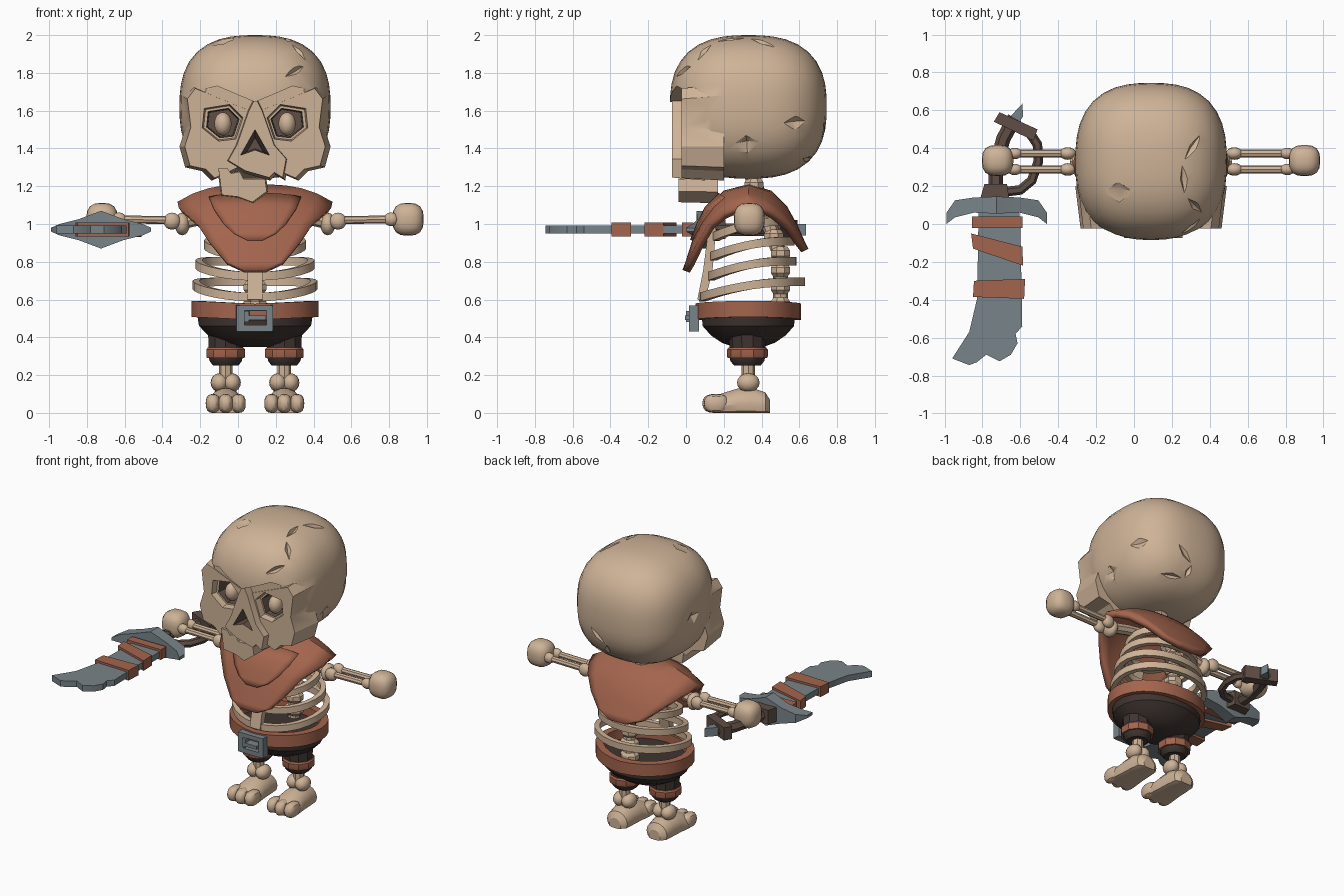
import bpy, bmesh, math
from mathutils import Vector as V

if "Cube" in bpy.data.objects:
    bpy.data.objects.remove(bpy.data.objects["Cube"])

CX, CY = 0.09, 0.33          # body axis


def material(name, rgb):
    m = bpy.data.materials.new(name)
    m.diffuse_color = (*rgb, 1)
    m.use_nodes = True
    m.node_tree.nodes["Principled BSDF"].inputs["Base Color"].default_value = m.diffuse_color
    return m


BONE = material("bone", (0.62, 0.45, 0.31))
RUST = material("rust_cloth", (0.37, 0.13, 0.075))
STEEL = material("steel", (0.19, 0.23, 0.25))
DARK = material("dark_cloth", (0.05, 0.035, 0.03))
WOOD = material("brown", (0.115, 0.077, 0.06))


def add(name, bm, mat):
    bmesh.ops.recalc_face_normals(bm, faces=bm.faces[:])
    me = bpy.data.meshes.new(name)
    bm.to_mesh(me)
    bm.free()
    me.materials.append(mat)
    o = bpy.data.objects.new(name, me)
    bpy.context.collection.objects.link(o)
    return o


def loft(name, rings, mat, caps=True, closed=False):
    bm = bmesh.new()
    rs = [[bm.verts.new(p) for p in r] for r in rings]
    n = len(rs[0])
    for k in range(len(rs) if closed else len(rs) - 1):
        a, b = rs[k], rs[(k + 1) % len(rs)]
        for i in range(n):
            j = (i + 1) % n
            bm.faces.new((a[i], a[j], b[j], b[i]))
    if caps and not closed:
        bm.faces.new(rs[0])
        bm.faces.new(rs[-1])
    return add(name, bm, mat)


def prism(name, pts, axis, lo, hi, mat, scale=1.0):
    """Polygon swept along an axis; the hi end may be scaled about its middle."""
    c = sum((V(p) for p in pts), V((0, 0))) / len(pts)
    put = {'x': lambda u, v, d: (d, u, v), 'y': lambda u, v, d: (u, d, v),
           'z': lambda u, v, d: (u, v, d)}[axis]
    end = [c + (V(p) - c) * scale for p in pts]
    return loft(name, [[put(*p, lo) for p in pts], [put(*p, hi) for p in end]], mat)


def lathe(name, x, y, prof, mat, n=12):
    """prof rows: z, rx, ry"""
    ang = [2 * math.pi * (i + .5) / n for i in range(n)]
    return loft(name, [[(x + a * math.cos(t), y + b * math.sin(t), z) for t in ang]
                       for z, a, b in prof], mat)


def blob(name, c, half, mat, p=2.0, cuts=4):
    """Rounded box made from a gridded cube."""
    bm = bmesh.new()
    bmesh.ops.create_cube(bm, size=2)
    bmesh.ops.subdivide_edges(bm, edges=bm.edges[:], cuts=cuts, use_grid_fill=True)
    for v in bm.verts:
        d = V([math.tan(k * math.pi / 4) for k in v.co])
        d /= sum(abs(k) ** p for k in d) ** (1 / p)
        v.co = V([c[i] + d[i] * half[i] for i in range(3)])
    return add(name, bm, mat)


def rod(name, pts, r, mat, res=2):
    cu = bpy.data.curves.new(name, 'CURVE')
    cu.dimensions = '3D'
    cu.bevel_depth, cu.bevel_resolution, cu.use_fill_caps = r, res, True
    s = cu.splines.new('POLY')
    s.points.add(len(pts) - 1)
    for q, p in zip(s.points, pts):
        q.co = (*p, 1)
    cu.materials.append(mat)
    o = bpy.data.objects.new(name, cu)
    bpy.context.collection.objects.link(o)
    bpy.ops.object.select_all(action='DESELECT')
    o.select_set(True)
    bpy.context.view_layer.objects.active = o
    bpy.ops.object.convert(target='MESH')
    return o


def band(name, cy, rx, ry, zf, h, w, mat, n=28):
    """Flat hoop round the body; zf gives height by angle."""
    rings = []
    for i in range(n):
        t = 2 * math.pi * i / n
        c, s, z = math.cos(t), math.sin(t), zf(t)
        rings.append([(CX + (rx + o) * c, cy + (ry + o) * s, z + d) for o, d in
                      ((0, -h / 2), (0, h / 2), (-w, h / 2), (-w, -h / 2))])
    return loft(name, rings, mat, closed=True)


def boolean(o, cutter, op='DIFFERENCE'):
    m = o.modifiers.new("cut", 'BOOLEAN')
    m.operation, m.solver, m.object = op, 'EXACT', cutter
    m.material_mode = 'TRANSFER'
    bpy.context.view_layer.objects.active = o
    bpy.ops.object.modifier_apply(modifier=m.name)
    bpy.data.objects.remove(cutter)


def mirror(pts):
    return [(CX + x, z) for x, z in pts] + [(CX - x, z) for x, z in reversed(pts) if x > 0]


# ---- skull: cranium, sunken face under an angry brow, cheeks, muzzle
SC, SH = V((CX, CY, 1.62)), V((0.40, 0.415, 0.38))
skull = blob("skull", SC, SH, BONE, 2.6, 9)
boolean(skull, prism("brow_cut", mirror([(0, 1.645), (.2, 1.73), (.33, 1.70), (.5, 1.62), (.5, 1.0)]),
                     'y', -.3, -.02, BONE))
boolean(skull, prism("cheeks", mirror([(0, 1.6), (.34, 1.74), (.385, 1.68), (.365, 1.52), (.40, 1.41),
                                       (.37, 1.30), (.28, 1.28), (.23, 1.23), (.16, 1.26), (.1, 1.29)]),
                     'y', .2, -.025, BONE, .93), 'UNION')
boolean(skull, prism("muzzle", [(.09, 1.70), (.13, 1.62), (.2, 1.42), (.27, 1.34), (.25, 1.23), (.2, 1.26),
                                (.17, 1.23), (.1, 1.25), (.03, 1.27), (-.07, 1.33), (-.02, 1.42),
                                (.05, 1.62)], 'y', .1, -.075, BONE, .9), 'UNION')


def hexagon(cx, r, s):
    return [(cx + s * r * a, 1.53 + r * b) for a, b in
            ((-.95, .3), (-.6, -.75), (.25, -.85), (1.05, -.2), (.95, .75), (-.3, .95))]


for s in (-1, 1):
    x = CX + s * .165
    boolean(skull, prism("socket_rim", hexagon(x, .125, s), 'y', -.12, .02, BONE, .8))
    boolean(skull, prism("socket", hexagon(x, .094, s), 'y', -.1, .13, WOOD, .85))
    blob("eyeball", (x + s * .005, .05, 1.53), (.046, .05, .062), BONE)
boolean(skull, prism("nose", [(.09, 1.51), (.175, 1.36), (.09, 1.39), (.005, 1.36)], 'y', -.1, .03, WOOD, .5))


def on_skull(p):
    d = V([(p[i] - SC[i]) / SH[i] for i in range(3)])
    d /= sum(abs(k) ** 2.6 for k in d) ** (1 / 2.6)
    return V([SC[i] + d[i] * SH[i] for i in range(3)])


def gash(p, q, w, depth):
    p, q = on_skull(p), on_skull(q)
    m = on_skull((p + q) / 2)
    nrm = (m - SC).normalized()
    ax = (q - p).normalized()
    side = ax.cross(nrm).normalized()
    e = ax * ((q - p).length / 2 + .01)
    bm = bmesh.new()
    a, b, c, d, t, u = [bm.verts.new(m + k) for k in
                        (e, side * w, -e, -side * w, nrm * depth, -nrm * depth)]
    for f, g in ((a, b), (b, c), (c, d), (d, a)):
        bm.faces.new((f, g, t))
        bm.faces.new((g, f, u))
    boolean(skull, add("gash", bm, BONE))


# cracks and chips in the cranium
for path in ([(.38, .5, 1.95), (.26, .32, 2), (.27, .15, 1.97), (.36, .06, 1.84), (.22, -.05, 1.76)],
             [(.25, .73, 1.55), (.12, .74, 1.42), (.14, .7, 1.32), (.35, .66, 1.3)]):
    for p, q in zip(path, path[1:]):
        gash(p, q, .022, .025)
for p, q, w in (((.49, .51, 1.53), (.47, .72, 1.53), .04), ((.49, .26, 1.41), (.49, .38, 1.42), .06),
                ((-.17, .17, 1.97), (-.01, .17, 2), .08), ((-.31, .3, 1.62), (-.31, .42, 1.6), .05)):
    gash(p, q, w, .025)

# broken lower jaw
prism("lower_jaw", [(-.11, 1.30), (-.06, 1.30), (-.04, 1.27), (.01, 1.28), (.03, 1.24), (.15, 1.24),
                    (.16, 1.17), (.08, 1.11), (.0, 1.14), (-.09, 1.15)], 'y', .17, -.04, BONE, .95)

# ---- neckerchief: arched sheet, plus a raised inner fold


def cloth(name, rows, dy=0.0):
    bm = bmesh.new()
    grid = []
    for y, z, hw in rows:
        top = max(0, min(1, (z - .95) / .2))
        row = []
        for i in range(11):
            x = hw * (i - 5) / 5
            yy = y + dy + .5 * x * x * max(-1, min(1, (CY - y) / .15))
            row.append(bm.verts.new((CX + x, yy, z - top * .09 * (abs(x) / .4) ** 3)))
        grid.append(row)
    for a, b in zip(grid, grid[1:]):
        for i in range(10):
            bm.faces.new((a[i], a[i + 1], b[i + 1], b[i]))
    o = add(name, bm, RUST)
    m = o.modifiers.new("thickness", 'SOLIDIFY')
    m.thickness, m.offset = .04, 0


cloth("neckerchief", [(0, .75, .06), (.015, .79, .15), (.05, .90, .24), (.09, 1.0, .30), (.14, 1.09, .36),
                      (.21, 1.16, .395), (.33, 1.19, .40), (.44, 1.16, .385), (.52, 1.08, .34),
                      (.575, .98, .26), (.61, .90, .17), (.63, .86, .06)])
cloth("neckerchief_fold", [(.054, .91, .04), (.068, .945, .11), (.09, 1.0, .165), (.13, 1.08, .215),
                           (.2, 1.15, .24)], -.014)

# ---- rib cage, sternum and spine
for z, rx, ry, cy in ((.665, .33, .28, .35), (.775, .315, .235, .35), (.88, .27, .225, .35), (.985, .22, .2, .34)):
    band("rib", cy, rx, ry, lambda t: z + .04 * math.sin(t) + .012 * math.cos(2 * t), .045, .035, BONE)
prism("sternum", [(.06, .6), (.1, .59), (.14, .75), (.16, .98), (.12, .98), (.09, .75)], 'x', .05, .13, BONE)
for i in range(8):
    z = .54 + i * .09
    y = .50 - max(0, i - 3) * .035
    lathe("vertebra", CX, y, [(z, .045, .04), (z + .02, .065, .055), (z + .05, .065, .055), (z + .07, .045, .04)],
          BONE, 8)
rod("spine_core", [(CX, .5, .5), (CX, .5, .83), (CX, .34, 1.28)], .04, BONE)

# ---- shorts, belt and buckle
lathe("shorts", CX, CY, [(.52, .31, .25), (.46, .30, .245), (.41, .25, .2), (.37, .18, .14), (.35, .1, .08)], DARK, 20)
band("belt", CY, .335, .28, lambda t: .535 + .015 * abs(math.cos(t)), .085, .05, RUST)
for name, a, b in (("buckle_side", (-.01, .43, .035, .57), .03), ("buckle_side", (.15, .43, .185, .57), .03),
                   ("buckle_bar", (-.01, .43, .185, .465), .03), ("buckle_bar", (-.01, .54, .185, .57), .03),
                   ("buckle_tongue", (.05, .49, .15, .515), .01), ("buckle_pin", (.03, .48, .06, .54), .015)):
    x0, z0, x1, z1 = a
    prism(name, [(x0, z0), (x1, z0), (x1, z1), (x0, z1)], 'y', .07, b - .015, STEEL, .95)

# ---- legs and feet
for s in (-1, 1):
    x = CX + s * .155
    lathe("shorts_leg", x, .325, [(.47, .1, .1), (.34, .095, .095)], DARK, 10)
    lathe("cuff", x, .325, [(.29, .104, .104), (.3, .108, .108), (.335, .108, .108), (.345, .1, .1)], RUST, 10)
    lathe("shorts_hem", x, .325, [(.3, .095, .095), (.275, .09, .09), (.25, .07, .07)], DARK, 10)
    rod("shin", [(x, .33, .12), (x, .33, .28)], .036, BONE)
    for k in (-1, 1):
        blob("ankle", (x + k * .033, .33, .16), (.047, .06, .05), BONE, 2, 3)
    rings = []
    for y, hw, h in ((.445, .045, .07), (.42, .08, .11), (.35, .088, .135), (.27, .092, .13), (.19, .1, .105),
                     (.14, .098, .085)):
        ring = []
        for i in range(14):
            t = 2 * math.pi * i / 14
            ring.append((x + hw * math.cos(t), y, max(0, h * (.35 + .65 * math.sin(t)))))
        rings.append(ring)
    loft("foot", rings, BONE)
    for k in (-1, 0, 1):
        blob("toe", (x + k * .068, .16 - .008 * (k == 0), .05), (.038, .065, .05), BONE, 2.6, 3)

# ---- arms
for s in (-1, 1):
    X = lambda d: CX + s * d
    rod("upper_arm", [(X(.1), CY, 1.06), (X(.25), CY, 1.04), (X(.42), CY, 1.0)], .036, BONE)
    blob("elbow", (X(.385), CY, 1.0), (.04, .06, .06), BONE, 2, 3)
    for k in (-1, 1):
        y = CY + k * .042
        rod("forearm", [(X(.42), y, 1.02), (X(.76), y, 1.025)], .021, BONE)
        blob("forearm_knob", (X(.44), y, 1.015), (.045, .033, .045), BONE, 2, 3)
        blob("wrist_knob", (X(.72), y, 1.025), (.04, .03, .036), BONE, 2, 3)
    blob("fist", (X(.81), CY + .005, 1.025), (.083, .082, .087), BONE, 2.8, 4)

# ---- sword
prism("blade", [(-.82, .1), (-.825, -.2), (-.83, -.4), (-.87, -.57), (-.96, -.71), (-.87, -.745), (-.83, -.73),
                (-.78, -.69), (-.71, -.725), (-.65, -.69), (-.615, -.63), (-.625, -.58), (-.59, -.54),
                (-.60, 0), (-.61, .1)], 'z', .95, .992, STEEL)
for pts in ([(-.855, .04), (-.855, -.02), (-.59, -.02), (-.59, .04)],
            [(-.86, -.05), (-.85, -.13), (-.585, -.22), (-.59, -.12)],
            [(-.845, -.30), (-.85, -.385), (-.58, -.395), (-.575, -.29)]):
    prism("blade_wrap", pts, 'z', .935, 1.007, RUST)
rings = []
for d, y, hy, hz in ((-.265, .03, .03, .01), (-.22, .08, .045, .03), (-.12, .10, .04, .055), (0, .10, .045, .1),
                     (.12, .10, .04, .055), (.22, .08, .045, .03), (.265, .03, .03, .01)):
    rings.append([(-.725 + d, y + a * hy, .97 + b * hz) for a, b in ((-1, -1), (1, -1), (1, 1), (-1, 1))])
loft("cross_guard", rings, STEEL)
rod("handle", [(-.73, .1, .97), (-.73, .3, .97), (-.69, .45, .97), (-.63, .56, .97)], .038, WOOD, 1)
prism("handle_collar", [(-.81, .14), (-.66, .14), (-.67, .21), (-.79, .21)], 'z', .92, 1.02, WOOD)
prism("handle_cap", [(-.74, .54), (-.71, .59), (-.51, .50), (-.53, .44)], 'z', .93, 1.02, WOOD)
band_pts = [(-.55, .48), (-.51, .42), (-.505, .33), (-.54, .23), (-.6, .18), (-.68, .17)]
rod("knuckle_guard", [(x, y, .97) for x, y in band_pts], .026, WOOD, 1)
prism("pommel", [(-.66, .56), (-.59, .635), (-.585, .57), (-.61, .53)], 'z', .94, 1.0, STEEL)

# ---- shading: smooth with sharp edges kept
bpy.ops.object.select_all(action='DESELECT')
for o in bpy.context.scene.objects:
    if o.type == 'MESH':
        o.select_set(True)
        bpy.context.view_layer.objects.active = o
bpy.ops.object.shade_smooth_by_angle(angle=math.radians(32))
